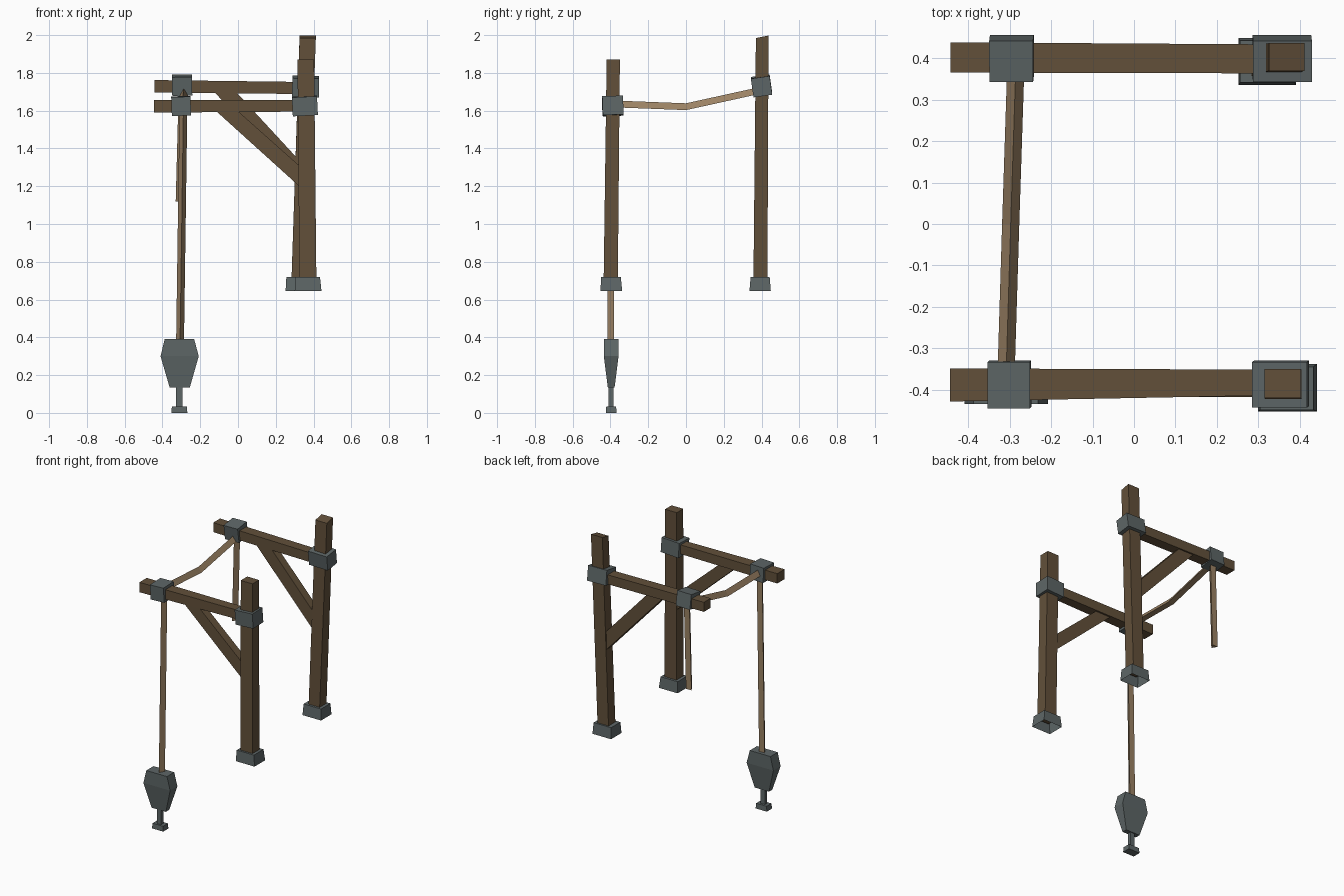
import bpy, math
from mathutils import Vector, Euler

if "Cube" in bpy.data.objects:
    bpy.data.objects.remove(bpy.data.objects["Cube"])


def material(name, rgb):
    m = bpy.data.materials.new(name)
    m.diffuse_color = (*rgb, 1)
    m.use_nodes = True
    m.node_tree.nodes["Principled BSDF"].inputs["Base Color"].default_value = m.diffuse_color
    return m


WOOD = material("dark_wood", (0.122, 0.080, 0.042))
METAL = material("grey_metal", (0.110, 0.133, 0.134))
ROPE = material("tan_rope", (0.328, 0.223, 0.127))


def skin(name, rings, mat, open_start=False):
    """Join equal rings of points into a capped solid."""
    n = len(rings[0])
    verts = [tuple(p) for r in rings for p in r]
    faces = [(k * n + i, k * n + (i + 1) % n, (k + 1) * n + (i + 1) % n, (k + 1) * n + i)
             for k in range(len(rings) - 1) for i in range(n)]
    faces.append(tuple(range(len(verts) - n, len(verts))))
    if not open_start:
        faces.append(tuple(reversed(range(n))))
    me = bpy.data.meshes.new(name)
    me.from_pydata(verts, [], faces)
    me.materials.append(mat)
    ob = bpy.data.objects.new(name, me)
    bpy.context.collection.objects.link(ob)
    return ob


def tower(name, levels, mat, open_start=False):
    """Stack of rectangles: (x0, x1, y0, y1, z)."""
    return skin(name, [[(a, c, z), (b, c, z), (b, d, z), (a, d, z)]
                       for a, b, c, d, z in levels], mat, open_start)


def beam(name, ends):
    """Horizontal timber: rectangles (y0, y1, z0, z1, x)."""
    skin(name, [[(x, a, c), (x, b, c), (x, b, d), (x, a, d)]
                for a, b, c, d, x in ends], WOOD)


def bracket(name, centre, size, rot):
    e = Euler([math.radians(a) for a in rot])
    rings = []
    for z in (-0.5, 0.5):
        ring = []
        for x, y in ((-.5, -.5), (.5, -.5), (.5, .5), (-.5, .5)):
            p = Vector((x * size[0], y * size[1], z * size[2]))
            p.rotate(e)
            ring.append(p + Vector(centre))
        rings.append(ring)
    skin(name, rings, METAL)


def brace(name, profile, y, half):
    """Diagonal timber from an x, z outline."""
    skin(name, [[(x, yy, z) for x, z in profile] for yy in (y - half, y + half)], WOOD)


def rope(name, path, side, ridge, r=0.024):
    """Three-sided rope with its ridge pointing along the given direction."""
    s, u = Vector(side), Vector(ridge)
    rings = [[Vector(p) + r * (math.cos(a) * u + math.sin(a) * s)
              for a in (0, math.tau / 3, 2 * math.tau / 3)] for p in path]
    skin(name, rings, ROPE)


# Posts
tower("front_post", [(.325, .415, -.436, -.361, .70), (.315, .403, -.420, -.350, 1.87)], WOOD)
back_post = tower("back_post", [(.283, .366, .357, .431, .70), (.326, .412, .370, .437, 1.99)], WOOD)
for v in back_post.data.vertices:          # slanted post top
    if v.co.z > 1.9:
        v.co.z += 0.008 if v.co.y > 0.4 else -0.006

# Open-bottomed feet
tower("front_foot", [(.300, .442, -.453, -.338, .645), (.305, .434, -.449, -.345, .72)], METAL, True)
tower("back_foot", [(.252, .392, .336, .449, .645), (.256, .388, .342, .443, .72)], METAL, True)

# Cross beams
beam("front_beam", [(-.429, -.349, 1.59, 1.657, -.445), (-.414, -.352, 1.595, 1.657, .34)])
beam("back_beam", [(.366, .439, 1.697, 1.762, -.443), (.364, .434, 1.688, 1.752, .34)])

# Diagonal braces
brace("front_brace", [(-.135, 1.615), (.335, 1.19), (.335, 1.30), (-.02, 1.615)], -.39, .028)
brace("back_brace", [(-.14, 1.715), (.335, 1.20), (.335, 1.325), (-.025, 1.715)], .398, .028)

# Metal brackets on posts and beam ends
bracket("front_post_bracket", (.354, -.387, 1.625), (.133, .11, .10), (2, -3, 0))
bracket("back_post_bracket", (.358, .400, 1.728), (.142, .10, .10), (8, 1, 0))
bracket("front_end_bracket", (-.301, -.388, 1.625), (.102, .112, .10), (2, -2, 0))
bracket("back_end_bracket", (-.296, .400, 1.735), (.106, .10, .10), (8, -1, 0))

# Ropes
rope("front_rope", [(-.307, -.392, .36), (-.289, -.392, 1.62)], (1, 0, 0), (0, -1, 0))
rope("back_rope", [(-.309, .400, 1.12), (-.293, .400, 1.72)], (1, 0, 0), (0, -1, 0))
rope("slack_rope", [(-.310, -.39, 1.63), (-.298, 0, 1.615), (-.285, .40, 1.703)], (1, 0, 0), (0, 0, 1))

# Hanging weight, its stem and foot plate
tower("weight", [(-.362, -.255, -.414, -.378, .135), (-.410, -.208, -.435, -.357, .30),
                 (-.388, -.232, -.435, -.357, .39)], METAL)
tower("weight_stem", [(-.327, -.294, -.409, -.385, .03), (-.327, -.294, -.409, -.385, .14)], METAL)
tower("weight_foot", [(-.353, -.268, -.424, -.368, 0), (-.350, -.271, -.422, -.370, .035)], METAL)

# Consistent outward normals
import bmesh
for ob in bpy.context.collection.objects:
    bm = bmesh.new()
    bm.from_mesh(ob.data)
    bmesh.ops.recalc_face_normals(bm, faces=bm.faces)
    bm.to_mesh(ob.data)
    bm.free()
